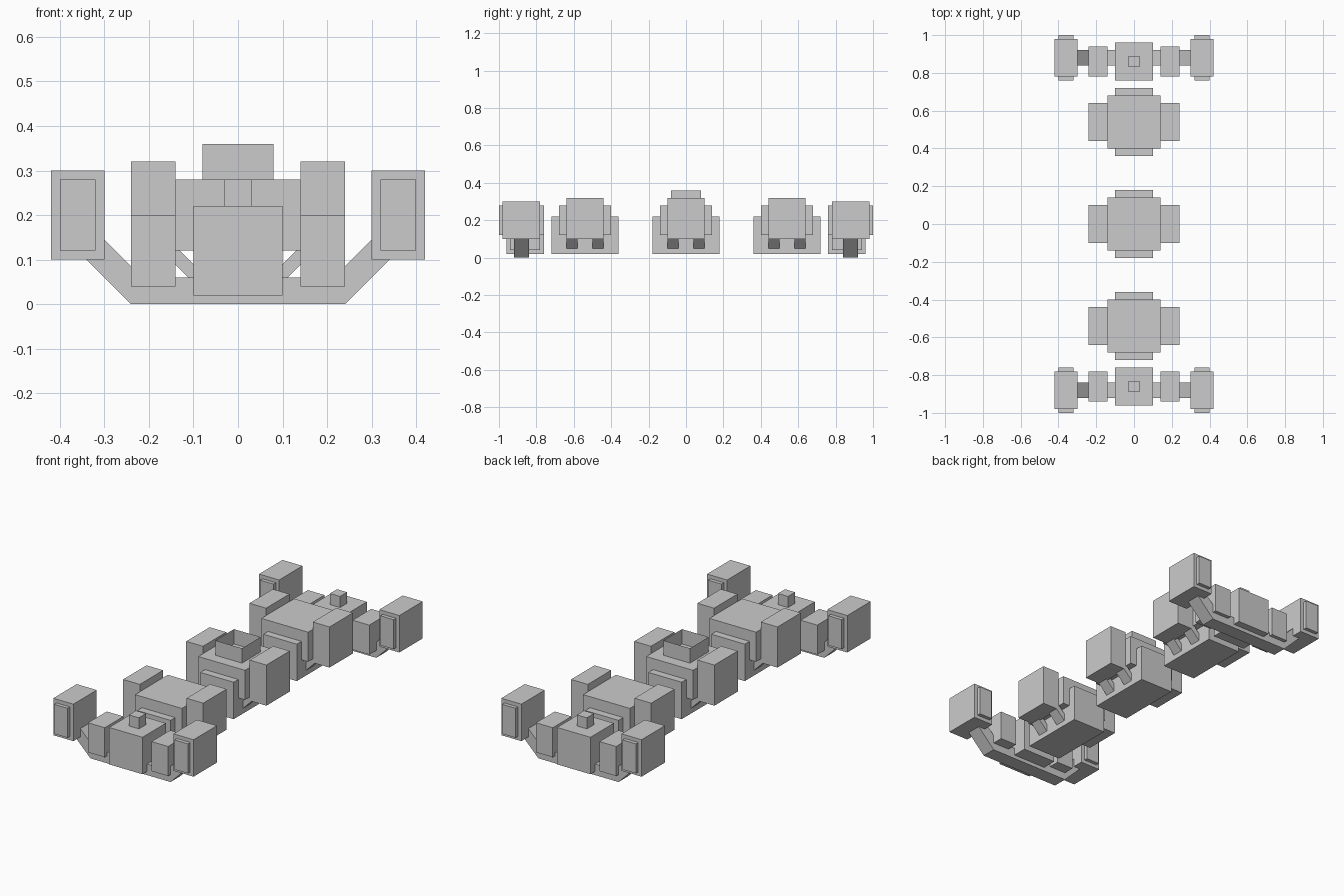
import bpy, bmesh

if "Cube" in bpy.data.objects:
    bpy.data.objects.remove(bpy.data.objects["Cube"])


def make(name, bm):
    bmesh.ops.recalc_face_normals(bm, faces=bm.faces)
    me = bpy.data.meshes.new(name)
    bm.to_mesh(me)
    bm.free()
    ob = bpy.data.objects.new(name, me)
    bpy.context.collection.objects.link(ob)
    return ob


def box(name, x, y, z, open_top=False):
    """Box from (min, max) ranges on each axis."""
    bm = bmesh.new()
    bmesh.ops.create_cube(bm, size=1)
    for v in bm.verts:
        v.co = [r[0] if c < 0 else r[1] for r, c in zip((x, y, z), v.co)]
    if open_top:
        bm.normal_update()
        caps = [f for f in bm.faces if f.normal.z > 0.5]
        bmesh.ops.delete(bm, geom=caps, context='FACES_ONLY')
    return make(name, bm)


def prism(name, profile, y0, y1):
    """Extrude an x-z profile along y."""
    bm = bmesh.new()
    face = bm.faces.new([bm.verts.new((x, y0, z)) for x, z in profile])
    ext = bmesh.ops.extrude_face_region(bm, geom=[face])
    for v in ext['geom']:
        if isinstance(v, bmesh.types.BMVert):
            v.co.y = y1
    return make(name, bm)


def span(c, h):
    return (c - h, c + h)


def sides(s, a, b):
    return tuple(sorted((s * a, s * b)))


# Three middle units
for cy in (-0.54, 0, 0.54):
    box("unit_base", span(0, 0.10), span(cy, 0.18), (0.02, 0.22))
    box("unit_body", span(0, 0.14), span(cy, 0.14), (0.12, 0.28))
    for s in (-1, 1):
        box("unit_side_box", sides(s, 0.14, 0.24), span(cy, 0.10), (0.10, 0.32))
        # Paired diagonal struts under each side box
        strut = [(0.08, 0.028), (0.18, 0.128), (0.18, 0.17), (0.08, 0.07)]
        for o in (-0.07, 0.07):
            prism("unit_strut", [(s * x, z) for x, z in strut], cy + o - 0.03, cy + o + 0.03)

# Open tray on the central unit
box("open_tray", span(0, 0.08), span(0, 0.08), (0.28, 0.36), open_top=True)

# Mirrored end units
for e in (-1, 1):
    box("end_body", span(0, 0.10), span(e * 0.86, 0.10), (0.02, 0.22))
    box("end_top_cube", span(0, 0.03), span(e * 0.86, 0.03), (0.22, 0.28))
    # Bent carrier bar
    half = [(0.24, 0), (0.36, 0.12), (0.36, 0.205), (0.215, 0.06)]
    bar = half + [(-x, z) for x, z in reversed(half)]
    prism("carrier_bar", bar, e * 0.88 - 0.04, e * 0.88 + 0.04)
    for s in (-1, 1):
        box("end_side_box", sides(s, 0.14, 0.24), span(e * 0.86, 0.08), (0.04, 0.20))
        box("outer_box", sides(s, 0.30, 0.42), span(e * 0.88, 0.10), (0.10, 0.30))
        box("outer_panel", sides(s, 0.32, 0.40), span(e * 0.88, 0.12), (0.12, 0.28))
